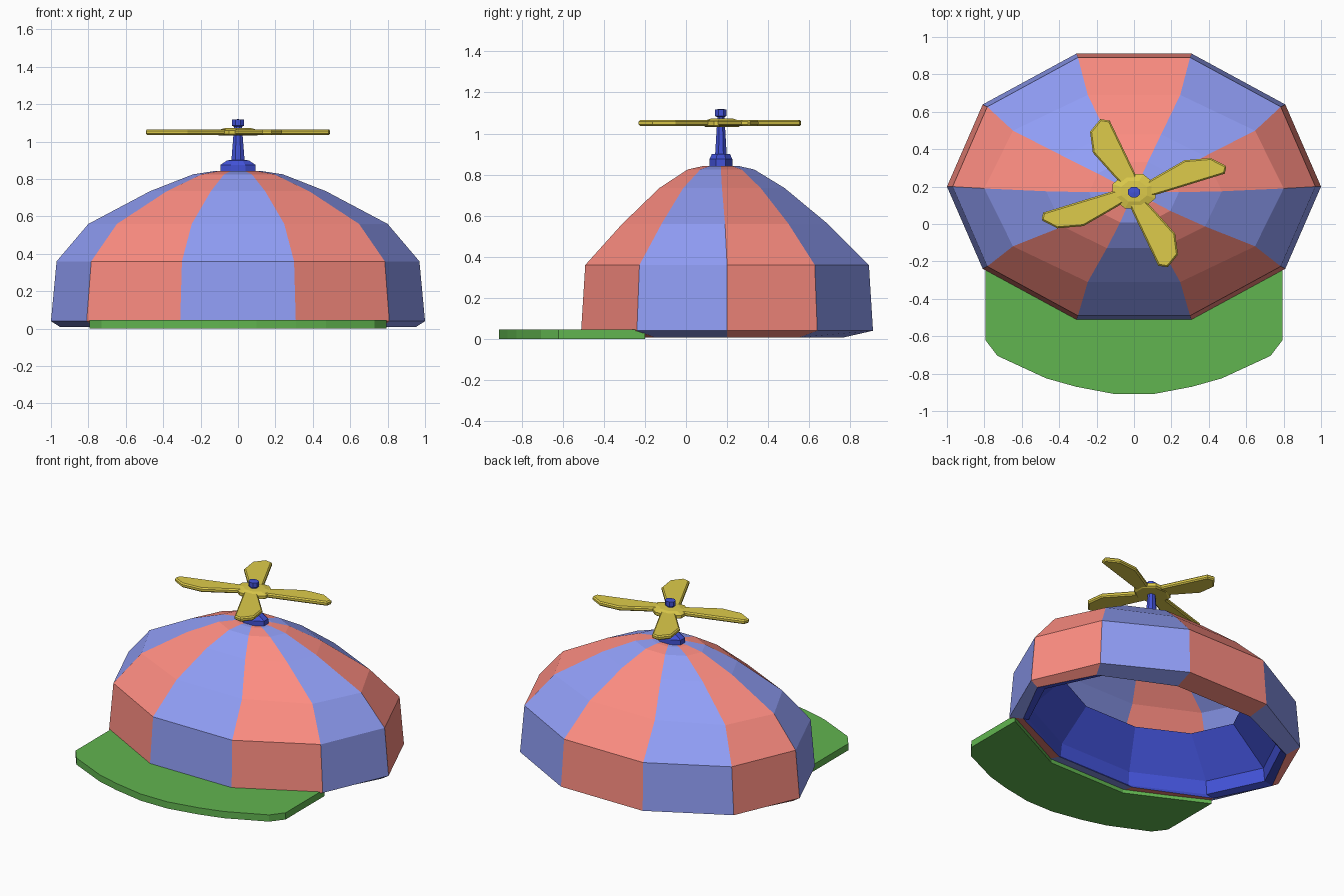
import bpy, bmesh
from math import sin, cos, pi

if "Cube" in bpy.data.objects:
    bpy.data.objects.remove(bpy.data.objects["Cube"])


def material(name, rgb):
    m = bpy.data.materials.new(name)
    m.diffuse_color = (*rgb, 1)
    m.use_nodes = True
    m.node_tree.nodes["Principled BSDF"].inputs["Base Color"].default_value = m.diffuse_color
    return m


RED = material("red_cloth", (0.98, 0.265, 0.22))
PALE = material("pale_blue_cloth", (0.28, 0.34, 0.92))
BLUE = material("deep_blue", (0.055, 0.085, 0.68))
GREEN = material("green", (0.12, 0.46, 0.08))
YELLOW = material("yellow", (0.73, 0.60, 0.07))


def finish(name, bm, mats, fix_normals=True):
    if fix_normals:
        bmesh.ops.recalc_face_normals(bm, faces=bm.faces)
    me = bpy.data.meshes.new(name)
    bm.to_mesh(me)
    bm.free()
    for m in mats:
        me.materials.append(m)
    ob = bpy.data.objects.new(name, me)
    bpy.context.collection.objects.link(ob)
    return ob


def loft(name, rings, sides, mats, cap_start=False, cap_end=False,
         phase=0.0, fix_normals=True):
    """Skin elliptical rings (rx, ry, centre_y, z); panels alternate materials."""
    bm = bmesh.new()
    loops = []
    for rx, ry, cy, z in rings:
        angles = [2 * pi * k / sides + phase for k in range(sides)]
        loops.append([bm.verts.new((rx * cos(a), cy + ry * sin(a), z)) for a in angles])
    for a, b in zip(loops, loops[1:]):
        for k in range(sides):
            j = (k + 1) % sides
            f = bm.faces.new((a[k], a[j], b[j], b[k]))
            f.material_index = k % len(mats)
    if cap_start:
        bm.faces.new(loops[0][::-1])
    if cap_end:
        # fan so that every gore keeps its colour up to the apex
        _, _, cy, z = rings[-1]
        top = bm.verts.new((0, cy, z + 0.003))
        for k in range(sides):
            f = bm.faces.new((loops[-1][k], loops[-1][(k + 1) % sides], top))
            f.material_index = k % len(mats)
    return finish(name, bm, mats, fix_normals)


def prism(name, outline, z0, z1, mat, bevel=0.0):
    bm = bmesh.new()
    face = bm.faces.new([bm.verts.new((x, y, z0)) for x, y in outline])
    ext = bmesh.ops.extrude_face_region(bm, geom=[face])
    bmesh.ops.translate(bm, vec=(0, 0, z1 - z0),
                        verts=[v for v in ext["geom"] if isinstance(v, bmesh.types.BMVert)])
    ob = finish(name, bm, [mat])
    if bevel:
        mod = ob.modifiers.new("edge", "BEVEL")
        mod.width = bevel
        mod.segments = 1
        mod.limit_method = "ANGLE"
        mod.angle_limit = 1.2
    return ob


# Ten-gore crown with a tucked-under hem
loft("crown", [
    (0.95, 0.60, 0.20, 0.008),
    (1.00, 0.747, 0.20, 0.04),
    (0.97, 0.726, 0.20, 0.36),
    (0.80, 0.526, 0.19, 0.56),
    (0.47, 0.32, 0.175, 0.735),
    (0.24, 0.17, 0.17, 0.825),
    (0.13, 0.09, 0.17, 0.842),
], 10, [RED, PALE], cap_end=True)

# Inner sweatband, open at the top and facing inwards
lining = loft("lining", [
    (0.64, 0.44, 0.195, 0.34),
    (0.88, 0.60, 0.20, 0.11),
    (0.89, 0.61, 0.20, 0.02),
    (0.95, 0.60, 0.20, 0.008),
], 10, [BLUE], fix_normals=False)

# Brim, mirrored outline whose rear edge follows the crown
half = [(0.10, -0.91), (0.31, -0.87), (0.47, -0.825), (0.73, -0.705),
        (0.795, -0.62), (0.795, -0.20), (0.29, -0.45)]
prism("brim", half + [(-x, y) for x, y in reversed(half)], 0.0, 0.046, GREEN)

# Spindle base, stem and knob
CY = 0.17
loft("spindle_base", [
    (0.102, 0.060, CY, 0.835), (0.102, 0.060, CY, 0.875), (0.062, 0.048, CY, 0.90),
], 8, [BLUE], True, True, pi / 8)
loft("spindle", [
    (0.039, 0.031, CY, 0.89), (0.027, 0.022, CY, 1.03), (0.024, 0.019, CY, 1.08),
    (0.036, 0.030, CY, 1.085), (0.036, 0.030, CY, 1.117),
], 8, [BLUE], True, True, pi / 8)

# Propeller hub
PY, SQUASH = 0.165, 0.80
loft("propeller_hub", [
    (0.11, 0.088, 0.175, 1.032), (0.125, 0.10, 0.175, 1.04),
    (0.125, 0.10, 0.175, 1.06), (0.075, 0.06, 0.175, 1.072),
], 8, [YELLOW], True, True, pi / 8)

# Four blades turned about the hub, squashed front to back like the cap
blade = [(0.06, -0.03), (0.12, -0.01), (0.485, 0.13), (0.495, 0.18),
         (0.41, 0.235), (0.27, 0.22), (0.11, 0.105), (0.05, 0.06)]
for i in range(4):
    c, s = (1, 0, -1, 0)[i], (0, 1, 0, -1)[i]
    outline = [(x * c - y * s, PY + SQUASH * (x * s + y * c)) for x, y in blade]
    prism(f"propeller_blade_{i + 1}", outline, 1.036, 1.066, YELLOW, 0.008)
